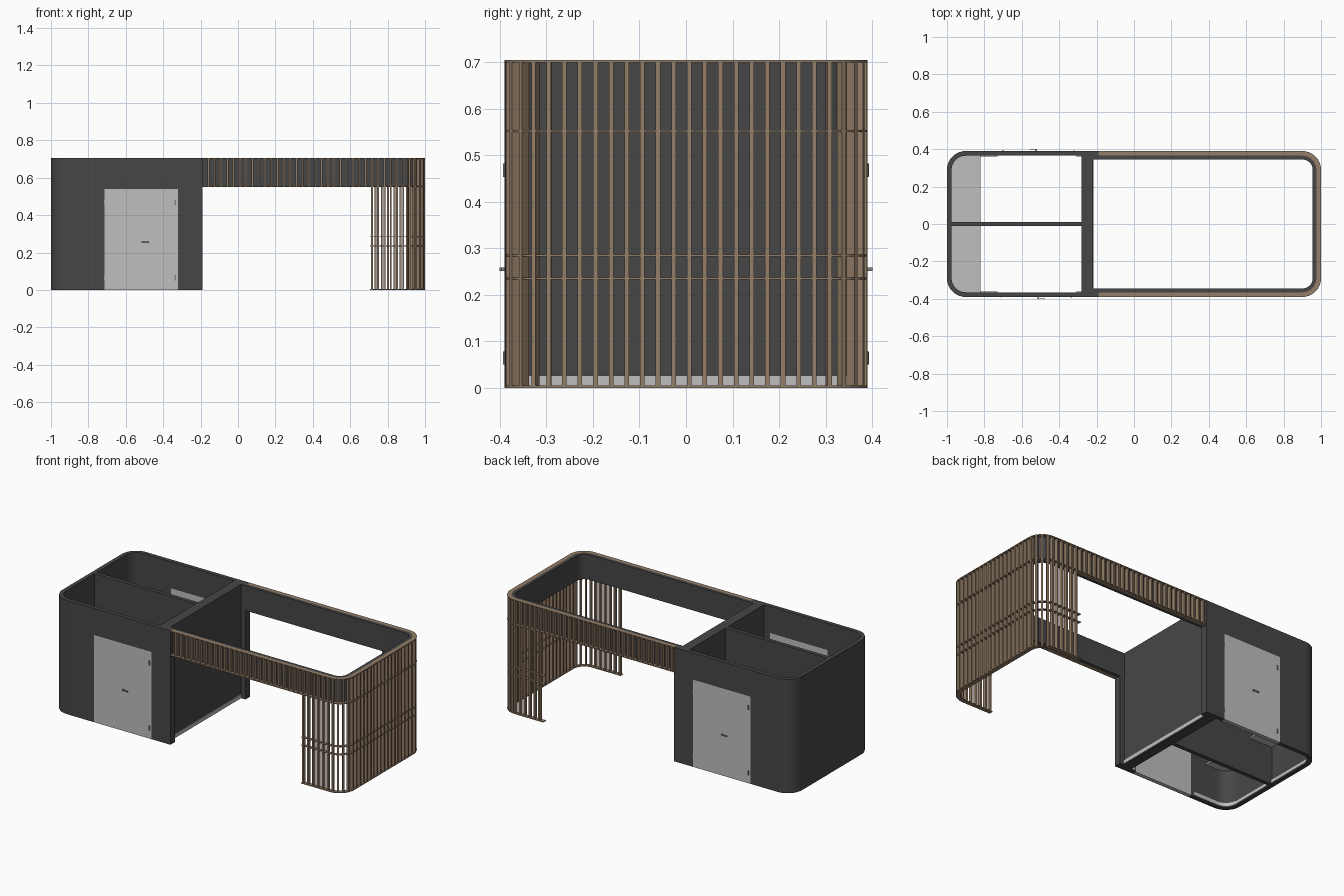
import bpy, bmesh, math
from mathutils import Matrix, Vector

if "Cube" in bpy.data.objects:
    bpy.data.objects.remove(bpy.data.objects["Cube"], do_unlink=True)

H, W, R, T = 0.705, 0.39, 0.1, 0.025      # height, half depth, corner radius, wall
ROOM_X, BEAM_Z = -0.19, 0.55              # end of the room, underside of the fascia
DOOR_L, DOOR_R, DOOR_H = -0.715, -0.32, 0.54
SLAT_X = 0.705                            # start of the full-height slats


def material(name, rgb):
    m = bpy.data.materials.new(name)
    m.use_nodes = True
    m.diffuse_color = (*rgb, 1)
    m.node_tree.nodes["Principled BSDF"].inputs["Base Color"].default_value = (*rgb, 1)
    return m


DARK = material("charcoal panel", (0.062, 0.062, 0.062))
LIGHT = material("light grey", (0.52, 0.52, 0.52))
WOOD = material("wood", (0.30, 0.21, 0.138))
METAL = material("grey metal", (0.22, 0.22, 0.22))


def finish(bm, name, mat, smooth=False):
    bmesh.ops.recalc_face_normals(bm, faces=bm.faces)
    me = bpy.data.meshes.new(name)
    bm.to_mesh(me)
    bm.free()
    me.materials.append(mat)
    ob = bpy.data.objects.new(name, me)
    bpy.context.collection.objects.link(ob)
    if smooth:
        bpy.ops.object.select_all(action='DESELECT')
        ob.select_set(True)
        bpy.context.view_layer.objects.active = ob
        bpy.ops.object.shade_smooth_by_angle(angle=math.radians(30))
    return ob


def add_box(bm, lo, hi, matrix=Matrix()):
    lo, hi = Vector(lo), Vector(hi)
    m = matrix @ Matrix.Translation((lo + hi) / 2) @ Matrix.Diagonal((*(hi - lo), 1))
    bmesh.ops.create_cube(bm, size=1, matrix=m)


def box(name, lo, hi, mat):
    bm = bmesh.new()
    add_box(bm, lo, hi)
    return finish(bm, name, mat)


def u_path(x, side, inset):
    """U-shaped plan line with two rounded corners, open at x."""
    r, n = R - inset, 10
    pts = [(x, -W + inset)]
    for start, cy in ((-90, R - W), (0, W - R)):
        for i in range(n + 1):
            a = math.radians(start + 90 * i / n)
            pts.append((side * (1 - R + r * math.cos(a)), cy + r * math.sin(a)))
    return pts + [(x, W - inset)]


def band(name, x, side, inset, thick, z0, z1, mat):
    """Upright strip of constant thickness following the U-shaped line."""
    bm = bmesh.new()
    outer, inner = u_path(x, side, inset), u_path(x, side, inset + thick)
    rings = [[bm.verts.new(c) for c in ((*o, z0), (*o, z1), (*i, z1), (*i, z0))]
             for o, i in zip(outer, inner)]
    for a, b in zip(rings, rings[1:]):
        for k in range(4):
            j = (k + 1) % 4
            bm.faces.new((a[k], a[j], b[j], b[k]))
    bm.faces.new(rings[0])
    bm.faces.new(rings[-1])
    return finish(bm, name, mat, True)


# Room shell: rounded end, then jambs, headers and doors on both long sides
band("room_end_wall", DOOR_L, -1, 0, T, 0, H, DARK)
for side, label in ((-1, "front"), (1, "back")):
    def span(a, b):
        return sorted((side * a, side * b))
    y0, y1 = span(W - T, W)
    box(label + "_door_header", (DOOR_L, y0, DOOR_H), (DOOR_R, y1, H), DARK)
    box(label + "_door_jamb", (DOOR_R, y0, 0), (ROOM_X, y1, H), DARK)
    box(label + "_door", (DOOR_L, y0, 0), (DOOR_R, y1, DOOR_H), LIGHT)
    p0, p1 = span(W - 0.045, W - T)
    box(label + "_pillar", (-0.22, p0, 0), (ROOM_X, p1, H), DARK)

    # Handle and hinges; the back door is the front one turned half round
    mid = (DOOR_L + DOOR_R) / 2
    turn = Matrix.Translation((mid, 0, 0))
    if side > 0:
        turn = turn @ Matrix.Rotation(math.pi, 4, 'Z')
    bm = bmesh.new()
    add_box(bm, (0.002, -W - 0.011, 0.252), (0.042, -W - 0.007, 0.259), turn)
    add_box(bm, (0.002, -W - 0.008, 0.252), (0.008, -W, 0.259), turn)
    finish(bm, label + "_door_handle", METAL)
    bm = bmesh.new()
    for z in (0.065, 0.468):
        add_box(bm, (0.177, -W - 0.003, z - 0.014), (0.187, -W, z + 0.014), turn)
        add_box(bm, (-0.199, -W - 0.002, z - 0.012), (-0.195, -W, z + 0.012), turn)
    finish(bm, label + "_door_hinges", METAL)

    # Skirting beside the door
    s0, s1 = span(W - T - 0.005, W - T)
    box(label + "_skirting", (DOOR_R + 0.01, s0, 0.005), (-0.28, s1, 0.027), LIGHT)

# Inner walls
box("partition", (-0.28, T - W, 0), (-0.22, W - T, H), DARK)
box("divider", (T - 1, -0.012, 0), (-0.28, 0.012, H), DARK)
box("partition_skirting", (-0.22, -0.345, 0.005), (-0.216, 0.345, 0.027), LIGHT)
band("room_skirting", DOOR_L - 0.015, -1, T, 0.005, 0.005, 0.027, LIGHT)

# Counter along the rounded end, shared by both rooms
bm = bmesh.new()
face = bm.faces.new([bm.verts.new((*p, 0.232)) for p in u_path(-0.82, -1, T)])
top = bmesh.ops.extrude_face_region(bm, geom=[face])["geom"]
bmesh.ops.translate(bm, vec=(0, 0, 0.01),
                    verts=[v for v in top if isinstance(v, bmesh.types.BMVert)])
finish(bm, "counter", LIGHT)

# Open frame: dark fascia with thin wooden trims and rails
band("fascia", -0.22, 1, T, 0.02, BEAM_Z, H, DARK)
band("top_trim", ROOM_X, 1, 0, T, H - 0.005, H, WOOD)
band("fascia_bottom_trim", ROOM_X, 1, 0, T, BEAM_Z, BEAM_Z + 0.005, WOOD)
band("base_trim", SLAT_X, 1, 0, T, 0, 0.005, WOOD)
for label, z in (("lower", 0.235), ("upper", 0.285)):
    band(label + "_rail", SLAT_X, 1, 0.002, 0.02, z - 0.002, z + 0.002, WOOD)


def along(s):
    """Point and outward angle at distance s from the middle of the end."""
    flat, arc = W - R, R * math.pi / 2
    sign, d = (1 if s >= 0 else -1), abs(s)
    if d <= flat:
        return 1, s, 0
    if d <= flat + arc:
        a = (d - flat) / R
        return 1 - R + R * math.cos(a), sign * (flat + R * math.sin(a)), sign * a
    return 1 - R - (d - flat - arc), sign * W, sign * math.pi / 2


# Vertical slats, full height round the end and short along the fascia
full, short = bmesh.new(), bmesh.new()
for i in range(-48, 49):
    x, y, a = along(0.007 + i * 0.0336)
    if x < ROOM_X + 0.01:
        continue
    m = Matrix.Translation((x, y, 0)) @ Matrix.Rotation(a, 4, 'Z')
    is_full = x > SLAT_X
    add_box(full if is_full else short, (-0.023, -0.005, 0.003 if is_full else BEAM_Z + 0.003),
            (-0.001, 0.005, H - 0.003), m)
finish(full, "full_height_slats", WOOD)
finish(short, "fascia_slats", WOOD)
